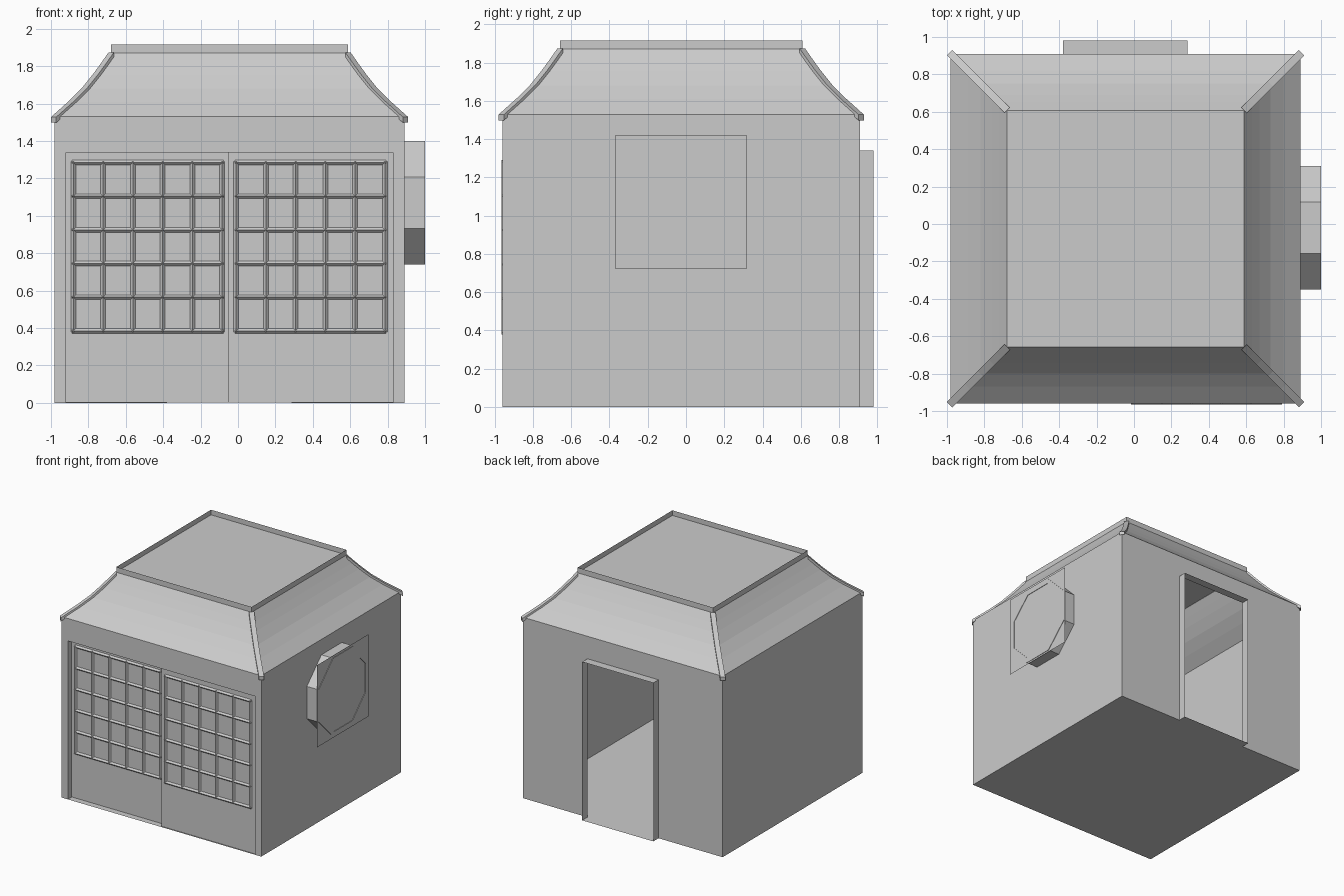
import bpy, bmesh, math
from mathutils import Matrix, Vector

if "Cube" in bpy.data.objects:
    bpy.data.objects.remove(bpy.data.objects["Cube"])

CX, CY, H = -0.045, -0.025, 0.935      # body centre and half width
X0, X1, Y0, Y1 = CX - H, CX + H, CY - H, CY + H
EAVE, TOP = 1.53, 1.915


def mesh(name, verts, faces, fix=False):
    me = bpy.data.meshes.new(name)
    me.from_pydata(verts, [], faces)
    if fix:
        bm = bmesh.new()
        bm.from_mesh(me)
        bmesh.ops.recalc_face_normals(bm, faces=bm.faces)
        bm.to_mesh(me)
        bm.free()
    ob = bpy.data.objects.new(name, me)
    bpy.context.collection.objects.link(ob)
    return ob


def box(name, lo, hi):
    v = [(x, y, z) for x in (lo[0], hi[0]) for y in (lo[1], hi[1]) for z in (lo[2], hi[2])]
    f = [(0, 1, 3, 2), (4, 6, 7, 5), (0, 4, 5, 1), (2, 3, 7, 6), (0, 2, 6, 4), (1, 5, 7, 3)]
    return mesh(name, v, f, True)


def loft(name, rings, caps=False):
    n = len(rings[0])
    v = [p for r in rings for p in r]
    f = [(k * n + i, k * n + (i + 1) % n, (k + 1) * n + (i + 1) % n, (k + 1) * n + i)
         for k in range(len(rings) - 1) for i in range(n)]
    if caps:
        f += [tuple(range(n))[::-1], tuple(range(len(v) - n, len(v)))]
    return mesh(name, v, f, caps)


def square(h, z):
    return [(CX + a * h, CY + b * h, z) for a, b in ((-1, -1), (1, -1), (1, 1), (-1, 1))]


# thin walls and floor, front and back walls notched for doorways
def notched(name, y, a, b, top, flip):
    v = [(X0, y, 0), (a, y, 0), (a, y, top), (b, y, top), (b, y, 0), (X1, y, 0), (X1, y, EAVE), (X0, y, EAVE)]
    f = [(0, 1, 2, 7), (2, 3, 6, 7), (3, 4, 5, 6)]
    mesh(name, v, [q[::-1] for q in f] if flip else f)


notched("front_wall", Y0, -0.92, 0.83, 1.34, False)
notched("back_wall", Y1, -0.38, 0.285, 1.34, True)
mesh("right_wall", [(X1, Y0, 0), (X1, Y1, 0), (X1, Y1, EAVE), (X1, Y0, EAVE)], [(0, 1, 2, 3)])
mesh("left_wall", [(X0, Y0, 0), (X0, Y1, 0), (X0, Y1, EAVE), (X0, Y0, EAVE)], [(3, 2, 1, 0)])
mesh("floor", square(H, 0), [(3, 2, 1, 0)])

# concave roof, upright rim and recessed flat top
profile = [(0, EAVE), (0.09, 1.61), (0.16, 1.68), (0.22, 1.755), (0.26, 1.81), (0.302, 1.87)]
loft("roof_slopes", [square(H - d, z) for d, z in profile])
loft("roof_rim", [square(H - 0.302, 1.87), square(H - 0.302, TOP)])
mesh("roof_top", square(H - 0.302, 1.872), [(0, 1, 2, 3)])

# hip beams along the four roof corners
for sx in (-1, 1):
    for sy in (-1, 1):
        t = Vector((-sy, sx, 0)).normalized() * 0.02
        rings = []
        for d, z in [(-0.006, 1.524)] + profile[1:]:
            c = Vector((CX + sx * (H - d), CY + sy * (H - d), z))
            up, dn = Vector((0, 0, 0.004)), Vector((0, 0, -0.026))
            rings.append([c - t + dn, c + t + dn, c + t + up, c - t + up])
        loft("hip_beam", rings, True)


# three-sided linings of the doorways
def lining(name, a, b, top, ya, yb):
    v = [(x, y, z) for y in (ya, yb) for x, z in ((a, 0), (a, top), (b, top), (b, 0))]
    mesh(name, v, [(i, i + 1, i + 5, i + 4) for i in range(3)])


lining("back_door_frame", -0.38, 0.285, 1.34, Y1, 0.98)
lining("front_door_frame", -0.92, 0.83, 1.34, Y0, -0.88)
mesh("back_sill", [(-0.38, Y1, 0), (0.285, Y1, 0), (0.285, 0.98, 0), (-0.38, 0.98, 0)], [(0, 1, 2, 3)])


# sliding doors with lattice of square bars set on edge
def lattice(name, x0, x1, y, z0=0.385, z1=1.285, n=5, r=0.013):
    bm = bmesh.new()
    for i in range(n + 1):
        t = i / n
        for length, loc, rot in (
                (z1 - z0, (x0 + (x1 - x0) * t, y, (z0 + z1) / 2), Matrix()),
                (x1 - x0, ((x0 + x1) / 2, y, z0 + (z1 - z0) * t), Matrix.Rotation(math.pi / 2, 4, 'Y'))):
            bmesh.ops.create_cone(bm, cap_ends=True, segments=4, radius1=r, radius2=r,
                                  depth=length + r, matrix=Matrix.Translation(loc) @ rot)
    ob = mesh(name, [], [])
    bm.to_mesh(ob.data)
    bm.free()


for side, a, b, y in (("left", -0.92, -0.05, -0.91), ("right", -0.05, 0.83, -0.951)):
    box(side + "_door_panel", (a, y, 0.002), (b, y + 0.03, 1.34))
    x = a + 0.04
    lattice(side + "_door_lattice", x, x + 0.795, y)


# octagonal window frame with a square pane at its outer end
def octagon(x, r):
    k = r / math.cos(math.pi / 8)
    return [(x, CY + 0.005 + k * math.cos(math.pi / 8 + i * math.pi / 4),
             1.07 + k * math.sin(math.pi / 8 + i * math.pi / 4)) for i in range(8)]


loft("window_frame", [octagon(X1, 0.33), octagon(1.0, 0.33), octagon(1.0, 0.295), octagon(0.985, 0.295)])
mesh("window_pane", [(0.996, -0.37, 0.725), (0.996, 0.32, 0.725), (0.996, 0.32, 1.42), (0.996, -0.37, 1.42)],
     [(0, 1, 2, 3)])
